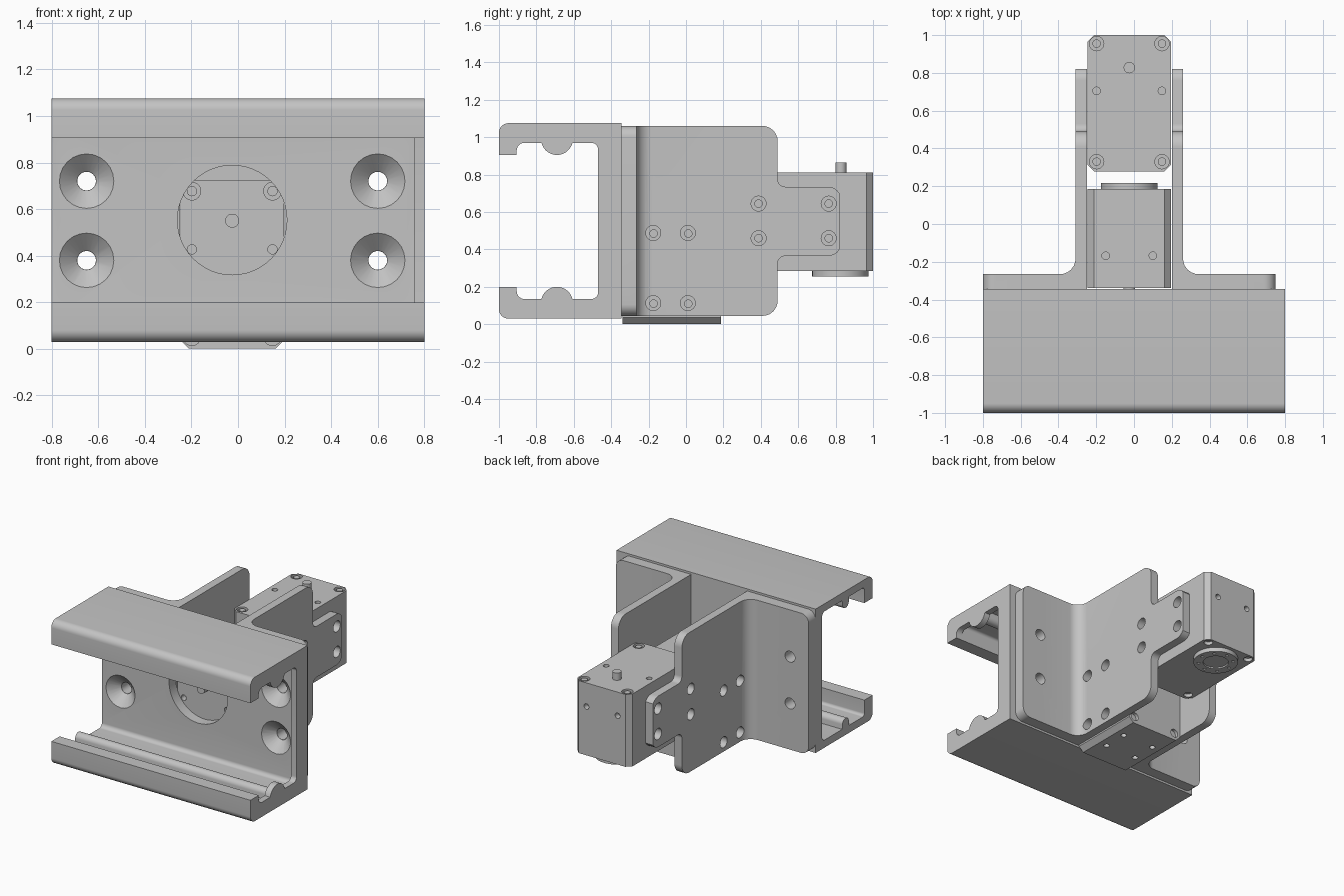
import bpy, bmesh, math
from mathutils import Vector

if "Cube" in bpy.data.objects:
    bpy.data.objects.remove(bpy.data.objects["Cube"], do_unlink=True)

grey = bpy.data.materials.new("plain grey")
grey.use_nodes = True
grey.diffuse_color = (0.55, 0.55, 0.55, 1)
grey.node_tree.nodes["Principled BSDF"].inputs["Base Color"].default_value = (0.55, 0.55, 0.55, 1)

MID = -0.025  # shared x of the brackets and servos


def to_3d(p, axis, d):
    return {"x": (d, p[0], p[1]), "y": (p[0], d, p[1]), "z": (p[0], p[1], d)}[axis]


def rounded(points, steps=6):
    """Round each outline corner that has a third value, its radius."""
    out = []
    for i, p in enumerate(points):
        c = Vector(p[:2])
        if len(p) < 3:
            out.append(c)
            continue
        a = (Vector(points[i - 1][:2]) - c).normalized()
        b = (Vector(points[(i + 1) % len(points)][:2]) - c).normalized()
        half = a.angle(b) / 2
        center = c + (a + b).normalized() * p[2] / math.sin(half)
        start = c + a * p[2] / math.tan(half) - center
        end = c + b * p[2] / math.tan(half) - center
        for k in range(steps + 1):
            t = k / steps
            out.append(center + start.lerp(end, t).normalized() * p[2])
    return out


def loft(name, lower, upper, axis, a, b):
    """Solid between two matching outlines at depths a and b."""
    bm = bmesh.new()
    rings = [[bm.verts.new(to_3d(p, axis, d)) for p in pts] for pts, d in ((lower, a), (upper, b))]
    for ring in rings:
        bm.faces.new(ring)
    n = len(lower)
    for i in range(n):
        j = (i + 1) % n
        bm.faces.new((rings[0][i], rings[0][j], rings[1][j], rings[1][i]))
    bmesh.ops.recalc_face_normals(bm, faces=bm.faces)
    mesh = bpy.data.meshes.new(name)
    bm.to_mesh(mesh)
    bm.free()
    mesh.materials.append(grey)
    obj = bpy.data.objects.new(name, mesh)
    bpy.context.collection.objects.link(obj)
    return obj


def prism(name, points, axis, a, b):
    pts = rounded(points)
    return loft(name, pts, pts, axis, a, b)


def circle(c, r, n):
    return [(c[0] + r * math.cos(math.tau * i / n), c[1] + r * math.sin(math.tau * i / n)) for i in range(n)]


def rod(name, c, r, axis, a, b, r2=None, n=24):
    return loft(name, circle(c, r, n), circle(c, r2 or r, n), axis, a, b)


def carve(obj, cutters, operation="DIFFERENCE"):
    for cutter in cutters:
        cutter.hide_render = True
        mod = obj.modifiers.new("carve", "BOOLEAN")
        mod.operation, mod.solver, mod.object = operation, "EXACT", cutter
        activate(obj)
        bpy.ops.object.modifier_apply(modifier=mod.name)
        bpy.data.objects.remove(cutter, do_unlink=True)


def activate(obj):
    bpy.ops.object.select_all(action="DESELECT")
    obj.select_set(True)
    bpy.context.view_layer.objects.active = obj


def smooth(obj):
    activate(obj)
    bpy.ops.object.shade_smooth_by_angle(angle=math.radians(30))


def ridge(r, first):
    """Rounded ridge hanging below the upper flange."""
    return [(-0.69 + r * math.cos(math.radians(d)), 0.99 + r * math.sin(math.radians(d)))
            for d in range(first, 541 - first, 8)]


def both_halves(upper):
    """Close an outline with its mirror image about the channel's mid height."""
    return upper + [(p[0], 1.105 - p[1], *p[2:]) for p in reversed(upper)]


# Rail channel: C section with lips and ridges, thick at the left end only
outer = [(-0.345, 1.075), (-1, 1.075, 0.05), (-1, 0.905), (-0.905, 0.905), (-0.905, 0.97, 0.04),
         *ridge(0.085, 194), (-0.47, 0.97, 0.035)]
channel = prism("rail_channel", both_halves(outer), "x", -0.8, 0.8)
cavity = [(-0.905, 1.02, 0.02), (-0.73, 1.02), *ridge(0.037, 182), (-0.65, 1.02), (-0.42, 1.02, 0.03)]
holes = [prism("cut", both_halves(cavity), "x", -0.9, 0.755),
         rod("cut", (MID, 0.553), 0.235, "y", -0.6, -0.3, n=48)]
for x in (MID - 0.625, MID + 0.625):
    for z in (0.38, 0.72):
        holes.append(rod("cut", (x, z), 0.04, "y", -0.6, -0.3))
        holes.append(rod("cut", (x, z), 0.118, "y", -0.421, -0.352, 0.041))
carve(channel, holes)
smooth(channel)

# Angle brackets: L section trimmed by side and rear outlines, then mirrored
bracket = prism("angle_brackets", [(0.225, -0.345), (0.775, -0.345), (0.775, -0.265),
                                   (0.285, -0.265, 0.08), (0.285, 0.82), (0.225, 0.82)], "z", 0.045, 1.06)
side = prism("cut", [(-0.4, 0), (0.4, 0), (0.4, 0.045), (0.49, 0.045, 0.08), (0.49, 0.365, 0.04),
                     (0.83, 0.365, 0.07), (0.83, 0.735, 0.07), (0.49, 0.735, 0.04),
                     (0.49, 1.06, 0.08), (0.4, 1.06), (0.4, 1.1), (-0.4, 1.1)], "x", 0, 1)
rear = prism("cut", [(0, 0), (0.6, 0), (0.6, 0.045), (0.775, 0.045, 0.06), (0.775, 1.06, 0.06),
                     (0.6, 1.06), (0.6, 1.1), (0, 1.1)], "y", -0.5, 1)
carve(bracket, [side, rear], "INTERSECT")
bolts = [(y, z) for y in (0.388, 0.763) for z in (0.46, 0.645)]
lower_bolts = [(0.47 - z, y - 0.275) for y, z in bolts]
carve(bracket, [rod("cut", c, 0.04, "x", 0.1, 0.4) for c in bolts + lower_bolts]
      + [rod("cut", (0.625, z), 0.04, "y", -0.5, -0.1) for z in (0.38, 0.72)])
bracket.location.x = MID
bracket.modifiers.new("mirror", "MIRROR")
smooth(bracket)

# Servo case with chamfered corners and screw holes
x0, x1, y0, y1, ch = MID - 0.222, MID + 0.222, 0.279, 1.0, 0.035
case = prism("rear_servo_case", [(x0 + ch, y0), (x1 - ch, y0), (x1, y0 + ch), (x1, y1 - ch),
                                 (x1 - ch, y1), (x0 + ch, y1), (x0, y1 - ch), (x0, y0 + ch)], "z", 0.286, 0.812)
cuts = []
for x in (-0.198, 0.148):
    cuts.append(rod("cut", (x, 0.705), 0.02, "z", 0.77, 0.9))
    for y in (0.33, 0.955):
        cuts.append(rod("cut", (x, y), 0.038, "z", 0.79, 0.9))
        cuts.append(rod("cut", (x, y), 0.03, "z", 0.2, 0.31))
for x in (MID - 0.125, MID + 0.125):
    cuts.append(rod("cut", (x, 0.64), 0.02, "y", 0.96, 1.1))
    for z in (0.46, 0.64):
        cuts.append(rod("cut", (x, z), 0.02, "y", 0.2, 0.32))
for c in bolts:
    cuts.append(rod("cut", c, 0.02, "x", x0 - 0.1, x0 + 0.04))
    cuts.append(rod("cut", c, 0.02, "x", x1 - 0.04, x1 + 0.1))
carve(case, cuts)

# Corner screws, shaft and output horn
parts = [case, rod("rear_servo_shaft", (MID, 0.828), 0.03, "z", 0.8, 0.865)]
for i, x in enumerate((-0.198, 0.148)):
    for j, y in enumerate((0.33, 0.955)):
        parts.append(rod(f"rear_servo_screw_{2 * i + j + 1}", (x, y), 0.022, "z", 0.78, 0.808))
horn = rod("rear_servo_horn", (MID, 0.825), 0.15, "z", 0.255, 0.295, n=48)
carve(horn, [rod("cut", (MID, 0.825), 0.085, "z", 0.2, 0.265, n=32)]
      + [rod("cut", c, 0.011, "z", 0.2, 0.28, n=10) for c in circle((MID, 0.825), 0.117, 8)])
parts.append(horn)

# Front servo: the same unit turned a quarter about x
for part in parts:
    smooth(part)
    twin = part.copy()
    twin.name = part.name.replace("rear", "front")
    twin.rotation_euler.x = math.pi / 2
    twin.location = (0, 0.472, -0.278)
    bpy.context.collection.objects.link(twin)
